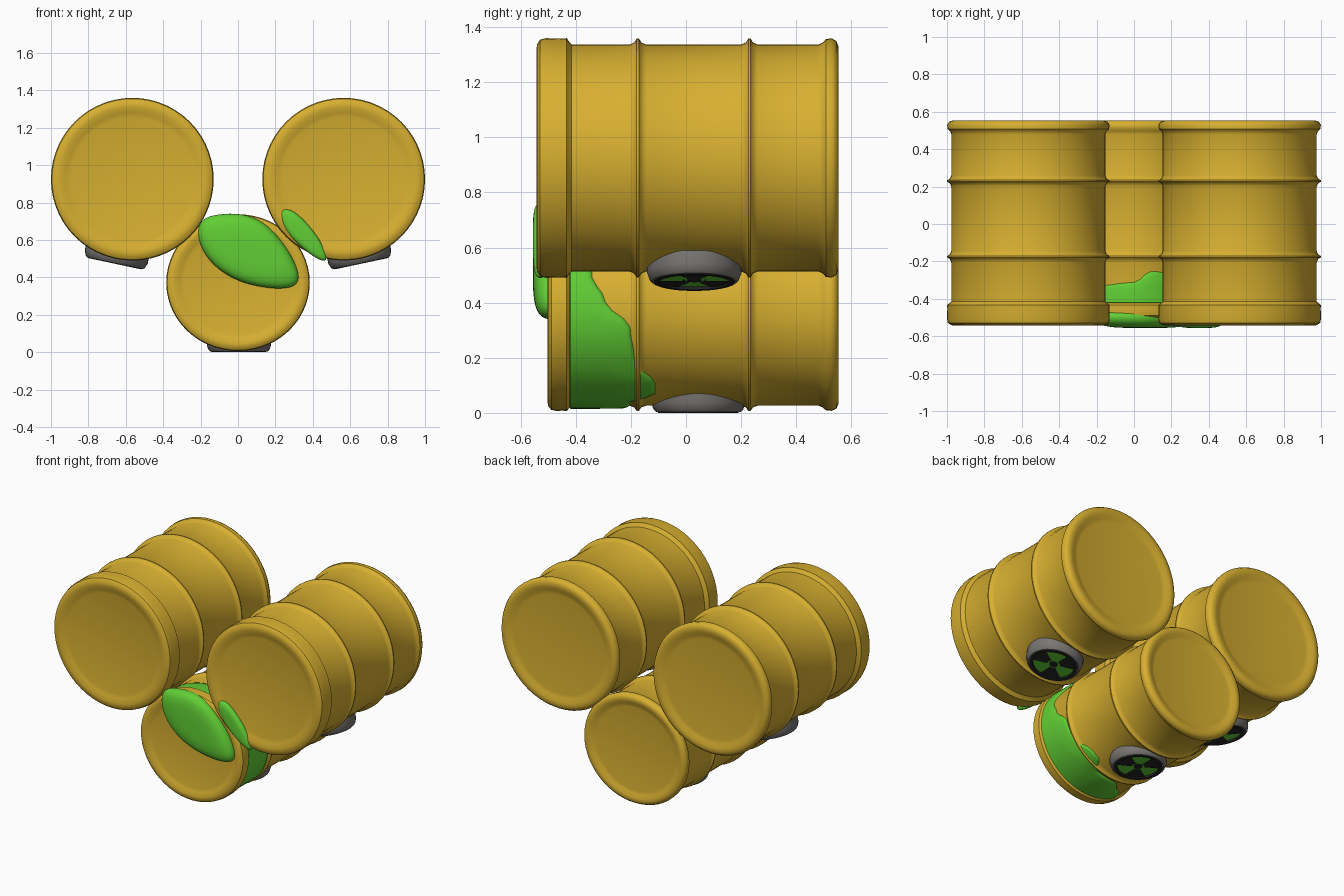
import bpy, bmesh, math
from mathutils import Matrix, Vector

cube = bpy.data.objects.get("Cube")
if cube:
    bpy.data.objects.remove(cube, do_unlink=True)


def material(name, rgb):
    m = bpy.data.materials.new(name)
    m.use_nodes = True
    m.diffuse_color = (*rgb, 1)
    bsdf = m.node_tree.nodes["Principled BSDF"]
    bsdf.inputs["Base Color"].default_value = (*rgb, 1)
    bsdf.inputs["Roughness"].default_value = 0.6
    return m


YELLOW = material("drum yellow", (0.68, 0.43, 0.03))
GREEN = material("slime green", (0.12, 0.62, 0.035))
GREY = material("badge grey", (0.19, 0.18, 0.17))
BLACK = material("badge black", (0.018, 0.018, 0.018))


def finish(bm, name, mat, matrix=None, angle=40):
    """Turn a bmesh into a named, smooth shaded object."""
    bmesh.ops.remove_doubles(bm, verts=bm.verts, dist=1e-5)
    bmesh.ops.recalc_face_normals(bm, faces=bm.faces)
    if matrix:
        bm.transform(matrix)
    me = bpy.data.meshes.new(name)
    bm.to_mesh(me)
    bm.free()
    me.materials.append(mat)
    ob = bpy.data.objects.new(name, me)
    bpy.context.collection.objects.link(ob)
    bpy.ops.object.select_all(action="DESELECT")
    ob.select_set(True)
    bpy.context.view_layer.objects.active = ob
    bpy.ops.object.shade_smooth_by_angle(angle=math.radians(angle))
    return ob


def skin(rows, closed):
    """Join rows of points into a quad surface."""
    bm = bmesh.new()
    grid = [[bm.verts.new(p) for p in row] for row in rows]
    n = len(rows[0])
    for a, b in zip(grid, grid[1:]):
        for i in range(n if closed else n - 1):
            j = (i + 1) % n
            bm.faces.new((a[i], a[j], b[j], b[i]))
    return bm


def lathe(profile, n=56):
    """Revolve (radius, height) points about the z axis."""
    turn = [2 * math.pi * i / n for i in range(n)]
    return skin([[(r * math.cos(t), r * math.sin(t), h) for t in turn]
                 for r, h in profile], True)


# Drums: lid, two hoops and a rear rim on one revolved profile
BODY = 0.412


def hoop(y):
    return [(BODY, y - 0.03), (BODY + 0.007, y - 0.013), (BODY + 0.022, y - 0.004),
            (BODY + 0.022, y + 0.004), (BODY + 0.007, y + 0.013), (BODY, y + 0.03)]


def drum(name, x, z, front, size=1.0, widen=1.0):
    profile = [(0, front + 0.018), (0.33, front + 0.018), (0.355, front + 0.012),
               (0.385, front), (0.412, front + 0.002), (0.43, front + 0.014),
               (0.435, front + 0.035), (0.433, -0.45), (0.435, -0.433),
               (0.422, -0.424), (BODY, -0.415)]
    profile += hoop(-0.175) + hoop(0.23)
    profile += [(BODY, 0.48), (0.418, 0.495), (0.432, 0.508), (0.434, 0.53),
                (0.424, 0.546), (0.405, 0.553), (0.38, 0.552),
                (0.355, 0.54), (0.33, 0.536), (0, 0.536)]
    # the profile axis z becomes y
    place = (Matrix.Translation((x, 0, z)) @ Matrix.Diagonal((size * widen, 1, size, 1))
             @ Matrix.Rotation(math.radians(-90), 4, "X"))
    finish(lathe(profile), name, YELLOW, place)


drum("left_drum", 0.565, 0.925, -0.543)
drum("right_drum", -0.565, 0.925, -0.543)
drum("lower_drum", 0, 0.372, -0.503, 0.84, 1.05)


# Badges: grey boss, black ring, green disc and three black blades
def badge(prefix, x, z, y, tilt):
    place = (Matrix.Translation((x, y, z)) @ Matrix.Rotation(math.radians(tilt), 4, "Y")
             @ Matrix.Rotation(math.pi, 4, "X"))
    boss = [(0.172, -0.08), (0.172, -0.035), (0.163, -0.01), (0.153, 0),
            (0.14, 0), (0.133, -0.012), (0, -0.012)]
    finish(lathe(boss, 32), prefix + "_badge_boss", GREY, place)
    finish(lathe([(0.146, -0.002), (0.146, 0.003), (0.128, 0.003), (0.125, -0.011)], 32),
           prefix + "_badge_ring", BLACK, place)
    finish(lathe([(0, -0.008), (0.128, -0.008), (0.128, -0.012)], 32),
           prefix + "_badge_disc", GREEN, place)
    for k in range(3):
        arc = [math.radians(120 * k + 10 * i - 30) for i in range(7)]
        rows = [[(r * math.cos(t), r * math.sin(t), h) for t in arc]
                for r, h in ((0.04, -0.009), (0.04, -0.003), (0.127, -0.003), (0.127, -0.009))]
        finish(skin(rows, False), f"{prefix}_badge_blade_{k + 1}", BLACK, place)
    finish(lathe([(0, -0.003), (0.025, -0.003), (0.025, -0.009)], 16),
           prefix + "_badge_hub", BLACK, place)


badge("left", 0.658, 0.476, 0.03, -12)
badge("right", -0.658, 0.476, 0.03, 12)
badge("lower", 0.005, 0.003, 0.045, 0)


# Slime puddles stuck to the drum fronts
def puddle(name, outline, back, front):
    c = sum((Vector(p) for p in outline), Vector((0, 0))) / len(outline)
    rows = []
    for s, t in ((0, 0), (0.95, 0), (1.05, 0.35), (0.98, 0.75), (0.75, 0.95), (0.4, 1), (0, 1)):
        rows.append([(c.x + (px - c.x) * s, back + (front - back) * t, c.y + (pz - c.y) * s)
                     for px, pz in outline])
    ob = finish(skin(rows, True), name, GREEN, angle=80)
    ob.modifiers.new("smooth", "SUBSURF").levels = 2
    ob.modifiers["smooth"].render_levels = 2


puddle("lower_front_slime",
       [(-0.21, 0.71), (-0.1, 0.735), (0.02, 0.74), (0.13, 0.7), (0.22, 0.61), (0.3, 0.49),
        (0.335, 0.37), (0.25, 0.34), (0.13, 0.35), (0.0, 0.38), (-0.13, 0.46), (-0.21, 0.58)],
       -0.46, -0.556)
puddle("left_front_slime",
       [(0.22, 0.76), (0.28, 0.765), (0.34, 0.72), (0.41, 0.64), (0.46, 0.56), (0.48, 0.48),
        (0.42, 0.5), (0.34, 0.56), (0.27, 0.63), (0.235, 0.69)],
       -0.51, -0.556)

# Slime coat over the lower drum: (angle from the top, rear edge)
EDGE = [(-35, -0.33), (0, -0.31), (15, -0.25), (40, -0.27), (68, -0.34), (85, -0.29),
        (100, -0.2), (122, -0.18), (140, -0.11), (150, -0.11), (162, -0.2),
        (185, -0.21), (200, -0.3), (215, -0.38)]


def rear_edge(a):
    for (a0, y0), (a1, y1) in zip(EDGE, EDGE[1:]):
        if a <= a1:
            t = (a - a0) / (a1 - a0)
            t = t * t * (3 - 2 * t)
            return y0 + (y1 - y0) * t
    return EDGE[-1][1]


rows = []
for a in range(-35, 216, 5):
    end = rear_edge(a)
    low, high = 0.335, (0.335 if a in (-35, 215) else 0.357)
    s, c = math.sin(math.radians(a)), math.cos(math.radians(a))
    section = [(low, -0.43), (high, -0.42), (high, (end - 0.42) / 2),
               (high - 0.001, end - 0.02), (high - 0.006, end - 0.004), (low, end)]
    rows.append([(1.05 * r * s, y, 0.372 + r * c) for r, y in section])
finish(skin(rows, False), "lower_side_slime", GREEN, angle=60)
